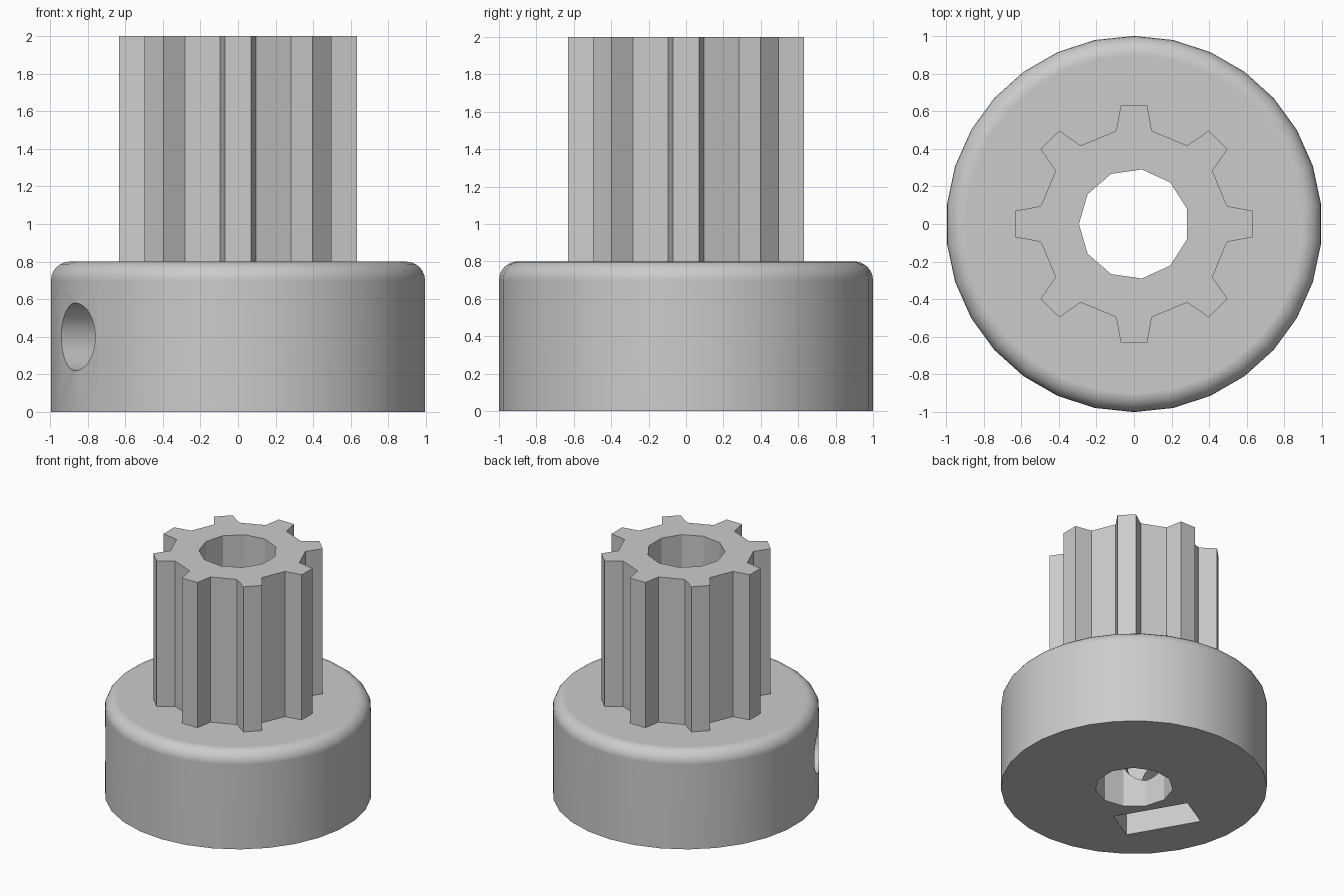
import bpy, bmesh
from math import cos, sin, pi, radians
from mathutils import Matrix, Vector

old = bpy.data.objects.get("Cube")
if old:
    bpy.data.objects.remove(old, do_unlink=True)

# Single grey material
grey = bpy.data.materials.new("light_grey")
grey.use_nodes = True
colour = (0.6, 0.6, 0.6, 1)
grey.diffuse_color = colour
grey.node_tree.nodes["Principled BSDF"].inputs["Base Color"].default_value = colour


def ngon(sides, radius, start=0.0):
    """Regular polygon outline, counter-clockwise."""
    return [(radius * cos(start + 2 * pi * i / sides),
             radius * sin(start + 2 * pi * i / sides)) for i in range(sides)]


def prism(name, outline, low, high, frame=Matrix(), round_top=0.0):
    """Extrude an outline along local z, optionally rounding the top rim."""
    bm = bmesh.new()
    base = bm.faces.new([bm.verts.new((x, y, low)) for x, y in outline])
    top = bmesh.ops.extrude_face_region(bm, geom=[base], use_keep_orig=True)["geom"]
    verts = [v for v in top if isinstance(v, bmesh.types.BMVert)]
    bmesh.ops.translate(bm, verts=verts, vec=Vector((0, 0, high - low)))
    if round_top:
        rim = [e for e in bm.edges if all(abs(v.co.z - high) < 1e-5 for v in e.verts)]
        bmesh.ops.bevel(bm, geom=rim, offset=round_top, segments=6,
                        profile=0.5, affect='EDGES')
    bmesh.ops.transform(bm, matrix=frame, verts=bm.verts)
    bmesh.ops.recalc_face_normals(bm, faces=bm.faces)
    mesh = bpy.data.meshes.new(name)
    bm.to_mesh(mesh)
    bm.free()
    mesh.materials.append(grey)
    obj = bpy.data.objects.new(name, mesh)
    bpy.context.collection.objects.link(obj)
    return obj


def combine(target, other, operation):
    """Apply a boolean and discard the helper."""
    other.hide_render = True
    mod = target.modifiers.new(operation.lower(), 'BOOLEAN')
    mod.operation, mod.solver, mod.object = operation, 'EXACT', other
    bpy.ops.object.modifier_apply(modifier=mod.name)
    bpy.data.objects.remove(other, do_unlink=True)


# Hub with a rounded top rim
pulley = prism("toothed_pulley", ngon(30, 1.0, radians(90)), 0, 0.8, round_top=0.1)
bpy.ops.object.select_all(action='DESELECT')
bpy.context.view_layer.objects.active = pulley
pulley.select_set(True)

# Barrel with eight tapered teeth
tooth = [(0.495, -0.095), (0.632, -0.07), (0.632, 0.07), (0.495, 0.095)]
teeth = []
for k in range(8):
    c, s = cos(k * pi / 4), sin(k * pi / 4)
    teeth += [(x * c - y * s, x * s + y * c) for x, y in tooth]
combine(pulley, prism("toothed_barrel", teeth, 0.6, 2.0), 'UNION')

# Shaft bore
combine(pulley, prism("shaft_bore", ngon(11, 0.293, pi), -0.1, 2.1), 'DIFFERENCE')

# Radial frame: local z points outwards, local y points up
outward = Matrix(((0, 0, 1, 0), (1, 0, 0, 0), (0, 1, 0, 0), (0, 0, 0, 1)))
radial = (Matrix.Translation((0, 0, 0.4))
          @ Matrix.Rotation(radians(210), 4, 'Z') @ outward)

# Set screw hole, from the bore to the outside
combine(pulley, prism("screw_hole", ngon(32, 0.18), 0, 1.1, radial), 'DIFFERENCE')

# Nut slot, open underneath and pointed at the top
slot = [(-0.295, -0.5), (0.295, -0.5), (0.295, 0.17), (0, 0.34), (-0.295, 0.17)]
combine(pulley, prism("nut_slot", slot, 0.36, 0.65, radial), 'DIFFERENCE')

# Smooth rim and hole, crisp teeth and bore
bpy.ops.object.shade_smooth_by_angle(angle=radians(30))
weighted = pulley.modifiers.new("even_shading", 'WEIGHTED_NORMAL')
weighted.keep_sharp = True
